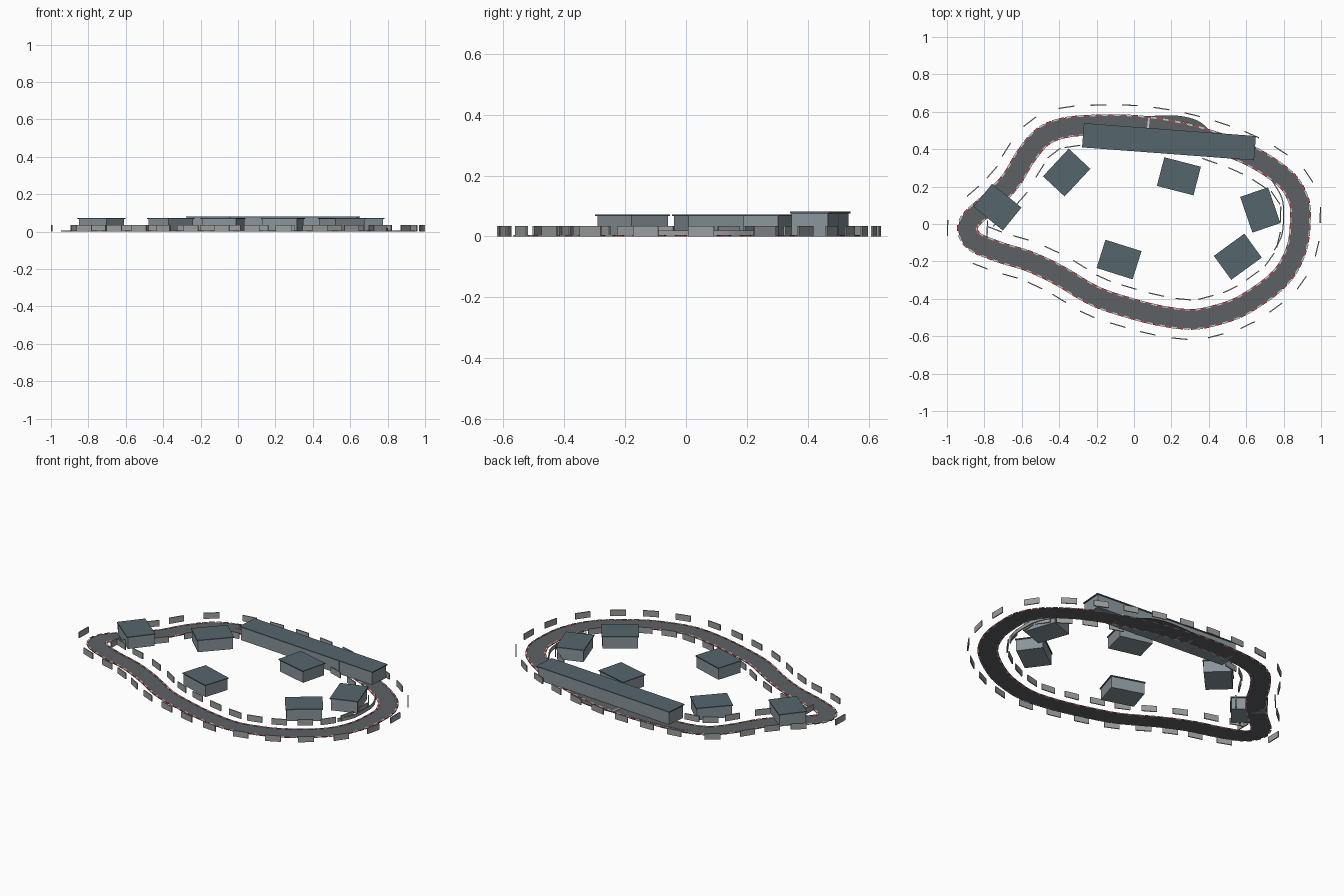
import bpy, bmesh
from math import radians, cos, sin, atan2
from mathutils import Vector, Matrix

if "Cube" in bpy.data.objects:
    bpy.data.objects.remove(bpy.data.objects["Cube"])


def material(name, rgb):
    m = bpy.data.materials.new(name)
    m.diffuse_color = (*rgb, 1)
    m.use_nodes = True
    m.node_tree.nodes["Principled BSDF"].inputs["Base Color"].default_value = m.diffuse_color
    return m


ASPHALT = material("asphalt", (0.11, 0.12, 0.13))
RED = material("kerb_red", (0.5, 0.06, 0.06))
PALE = material("kerb_pale", (0.6, 0.6, 0.6))
STEEL = material("barrier_grey", (0.33, 0.34, 0.34))
WALL = material("wall_grey", (0.25, 0.3, 0.33))
ROOF = material("roof_slate", (0.09, 0.13, 0.15))


def finish(name, bm, mats):
    bmesh.ops.recalc_face_normals(bm, faces=bm.faces)
    me = bpy.data.meshes.new(name)
    bm.to_mesh(me)
    bm.free()
    for m in mats:
        me.materials.append(m)
    ob = bpy.data.objects.new(name, me)
    bpy.context.collection.objects.link(ob)
    return ob


def add_box(bm, x, y, z0, z1, sx, sy, ang, mat=0):
    mtx = (Matrix.Translation((x, y, (z0 + z1) / 2)) @ Matrix.Rotation(ang, 4, 'Z')
           @ Matrix.Diagonal((sx, sy, z1 - z0, 1)))
    verts = bmesh.ops.create_cube(bm, size=1, matrix=mtx)["verts"]
    for f in {f for v in verts for f in v.link_faces}:
        f.material_index = mat


def spline(pts, closed, n):
    """Catmull-Rom curve resampled at n evenly spaced points."""
    P = [Vector(p) for p in pts]
    m = len(P)
    get = (lambda i: P[i % m]) if closed else (lambda i: P[max(0, min(m - 1, i))])
    dense = []
    for i in range(m if closed else m - 1):
        a, b, c, d = (get(i + k) for k in (-1, 0, 1, 2))
        for s in range(24):
            t = s / 24
            dense.append(0.5 * (2 * b + (c - a) * t + (2 * a - 5 * b + 4 * c - d) * t * t
                                + (3 * b - a - 3 * c + d) * t ** 3))
    dense.append(get(m) if closed else P[-1])
    dist = [0]
    for p, q in zip(dense, dense[1:]):
        dist.append(dist[-1] + (q - p).length)
    out, j = [], 0
    for k in range(n):
        target = dist[-1] * k / (n if closed else n - 1)
        while j < len(dense) - 2 and dist[j + 1] < target:
            j += 1
        f = (target - dist[j]) / max(dist[j + 1] - dist[j], 1e-9)
        out.append(dense[j].lerp(dense[j + 1], f))
    return out


def frame(path, i, closed):
    """Point, heading and right-hand side direction of a path sample."""
    n = len(path)
    a, b = (path[i - 1], path[(i + 1) % n]) if closed else (path[max(i - 1, 0)], path[min(i + 1, n - 1)])
    t = (b - a).normalized()
    return path[i], atan2(t.y, t.x), Vector((t.y, -t.x))


def ribbon(name, path, closed, o0, o1, z0, z1, mat):
    """Solid strip swept between two sideways offsets."""
    bm = bmesh.new()
    rings = []
    for i in range(len(path)):
        p, _, s = frame(path, i, closed)
        rings.append([bm.verts.new((*(p + s * o), z)) for o, z in
                      ((o0, z0), (o1, z0), (o1, z1), (o0, z1))])
    for i in range(len(rings) if closed else len(rings) - 1):
        a, b = rings[i], rings[(i + 1) % len(rings)]
        for k in range(4):
            bm.faces.new((a[k], a[(k + 1) % 4], b[(k + 1) % 4], b[k]))
    if not closed:
        bm.faces.new(rings[0])
        bm.faces.new(rings[-1])
    return finish(name, bm, [mat])


# Circuit centre line, clockwise from the right end
CENTRE = [(.89, .05), (.87, -.13), (.78, -.29), (.59, -.43), (.43, -.49), (.30, -.51),
          (.14, -.49), (-.02, -.45), (-.21, -.385), (-.40, -.275), (-.56, -.20), (-.72, -.15),
          (-.85, -.095), (-.89, -.03), (-.865, .03), (-.77, .115), (-.66, .23), (-.58, .36),
          (-.49, .465), (-.37, .515), (-.18, .53), (.03, .525), (.25, .49), (.46, .43),
          (.65, .35), (.81, .24), (.875, .14)]
track = spline(CENTRE, True, 224)
ribbon("track", track, True, -.05, .05, 0, .003, ASPHALT)

# Striped kerbs on both edges
kerb_path = spline(CENTRE, True, 140)
bm = bmesh.new()
for i in range(len(kerb_path)):
    p, ang, s = frame(kerb_path, i, True)
    for side in (-1, 1):
        q = p + s * side * .051
        add_box(bm, q.x, q.y, 0, .005, .03, .009, ang, i % 2)
finish("kerbs", bm, [RED, PALE])

# Barrier panels outside and inside the circuit
posts = spline(CENTRE, True, 28)
for name, off in (("outer_barriers", -.106), ("inner_barriers", .106)):
    bm = bmesh.new()
    for i in range(len(posts)):
        p, ang, s = frame(track, i * 8, True)
        q = p + s * off
        add_box(bm, q.x, q.y, 0, .035, .085, .006, ang)
    finish(name, bm, [STEEL])

# Low wall inside the right-hand bend
bend = spline([(.74, .23), (.79, .14), (.80, .05), (.79, -.06), (.75, -.14)], False, 20)
ribbon("bend_wall", bend, False, -.003, .003, 0, .02, STEEL)

# Pit lane and start line
lane = spline([(-.38, .53), (-.18, .55), (.07, .562), (.22, .565), (.32, .545),
               (.38, .505), (.42, .455)], False, 36)
ribbon("pit_lane", lane, False, -.015, .015, 0, .004, ASPHALT)
bm = bmesh.new()
add_box(bm, .075, .518, .001, .0045, .010, .10, radians(-6))
finish("start_line", bm, [PALE])

# Long pit building: four bays under one roof
A = radians(-4.3)
bm = bmesh.new()
for k in range(4):
    d = (k - 1.5) * .2275
    add_box(bm, .187 + d * cos(A), .44 + d * sin(A), 0, .076, .2265, .12, A)
finish("pit_garages", bm, [WALL])
bm = bmesh.new()
add_box(bm, .187, .44, .076, .082, .922, .13, A)
finish("pit_roof", bm, [ROOF])

# Small infield buildings: x, y, heading
BUILDINGS = [(-.73, .09, -39), (-.36, .275, 47), (.24, .255, -14.5),
             (.675, .075, -71), (.555, -.175, 36), (-.08, -.19, -17.5)]
for n, (x, y, deg) in enumerate(BUILDINGS, 1):
    bm = bmesh.new()
    add_box(bm, x, y, 0, .067, .192, .148, radians(deg), 0)
    add_box(bm, x, y, .067, .073, .202, .158, radians(deg), 1)
    finish(f"building_{n}", bm, [WALL, ROOF])
